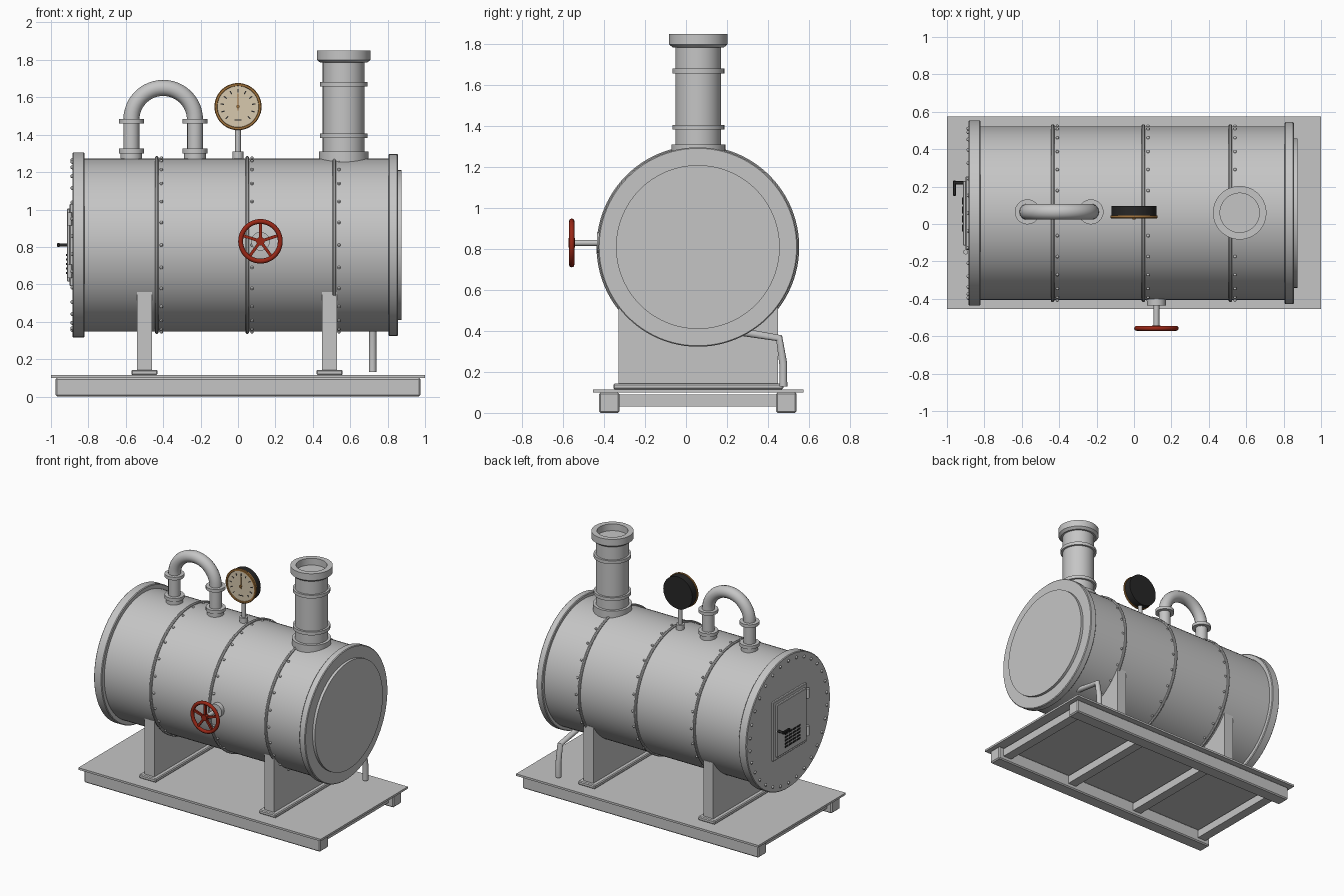
import bpy, bmesh, math
from mathutils import Vector, Matrix

if "Cube" in bpy.data.objects:
    bpy.data.objects.remove(bpy.data.objects["Cube"], do_unlink=True)


def material(name, rgb):
    m = bpy.data.materials.new(name)
    m.use_nodes = True
    m.diffuse_color = (*rgb, 1)
    m.node_tree.nodes["Principled BSDF"].inputs["Base Color"].default_value = (*rgb, 1)
    return m


GREY = material("grey metal", (0.56, 0.56, 0.56))
RED = material("red paint", (0.32, 0.02, 0.008))
BLACK = material("black", (0.02, 0.02, 0.02))
BRASS = material("brass", (0.38, 0.18, 0.045))
CREAM = material("cream dial", (0.68, 0.58, 0.42))

X, Y, Z = Vector((1, 0, 0)), Vector((0, 1, 0)), Vector((0, 0, 1))
CY, CZ, R = 0.058, 0.81, 0.463      # boiler axis and shell radius


def finish(name, bm, mat):
    bmesh.ops.recalc_face_normals(bm, faces=bm.faces)
    me = bpy.data.meshes.new(name)
    bm.to_mesh(me)
    bm.free()
    me.materials.append(mat)
    ob = bpy.data.objects.new(name, me)
    bpy.context.collection.objects.link(ob)
    smooth(ob)
    return ob


def smooth(ob):
    bpy.ops.object.select_all(action='DESELECT')
    ob.select_set(True)
    bpy.context.view_layer.objects.active = ob
    bpy.ops.object.shade_smooth_by_angle(angle=math.radians(35))


def turned(name, mat, axis, origin, profile, segs=32):
    """Revolve (distance along axis, radius) points around an axis."""
    bm = bmesh.new()
    vs = [bm.verts.new((r, 0, h)) for h, r in profile]
    es = [bm.edges.new(p) for p in zip(vs, vs[1:])]
    bmesh.ops.spin(bm, geom=vs + es, cent=(0, 0, 0), axis=Z, angle=math.tau,
                   steps=segs, use_merge=True)
    bmesh.ops.remove_doubles(bm, verts=bm.verts, dist=1e-5)
    rot = axis.to_track_quat('Z', 'Y').to_matrix().to_4x4()
    bm.transform(Matrix.Translation(origin) @ rot)
    return finish(name, bm, mat)


def rod(name, mat, axis, origin, a, b, r, segs=32):
    return turned(name, mat, axis, origin, [(a, 0), (a, r), (b, r), (b, 0)], segs)


def boxes(name, mat, bounds, bevel=0, matrices=None):
    """One mesh of boxes, each given by its low and high corners."""
    bm = bmesh.new()
    for i, (lo, hi) in enumerate(bounds):
        lo, hi = Vector(lo), Vector(hi)
        m = Matrix.Translation((lo + hi) / 2) @ Matrix.Diagonal((*(hi - lo), 1))
        bmesh.ops.create_cube(bm, size=1, matrix=(matrices[i] if matrices else Matrix()) @ m)
    if bevel:
        bmesh.ops.bevel(bm, geom=bm.edges[:], offset=bevel, segments=1, affect='EDGES')
    return finish(name, bm, mat)


def pipe(name, mat, points, radius):
    cu = bpy.data.curves.new(name, 'CURVE')
    cu.dimensions = '3D'
    cu.bevel_depth, cu.bevel_resolution, cu.use_fill_caps = radius, 5, True
    sp = cu.splines.new('POLY')
    sp.points.add(len(points) - 1)
    for p, co in zip(sp.points, points):
        p.co = (*co, 1)
    cu.materials.append(mat)
    ob = bpy.data.objects.new(name, cu)
    bpy.context.collection.objects.link(ob)
    bpy.ops.object.select_all(action='DESELECT')
    ob.select_set(True)
    bpy.context.view_layer.objects.active = ob
    bpy.ops.object.convert(target='MESH')
    smooth(bpy.context.object)


def rivets(name, x, radius, count, size):
    bm = bmesh.new()
    for i in range(count):
        a = math.tau * i / count
        pos = (x, CY + radius * math.sin(a), CZ + radius * math.cos(a))
        bmesh.ops.create_uvsphere(bm, u_segments=8, v_segments=6, radius=size,
                                  matrix=Matrix.Translation(pos))
    finish(name, bm, GREY)


# Base: deck plate, two long beams, four cross beams
boxes("deck_plate", GREY, [((-1, -0.455, 0.1), (1, 0.575, 0.115))])
boxes("long_beams", GREY, [((-0.975, y, 0), (0.975, y + 0.1, 0.1)) for y in (-0.425, 0.44)], 0.008)
boxes("cross_beams", GREY, [((x - 0.035, -0.34, 0.03), (x + 0.035, 0.45, 0.09))
                            for x in (-0.9, -0.3, 0.3, 0.9)])

# Saddle supports
for side, x in (("right", -0.5), ("left", 0.49)):
    boxes(side + "_saddle", GREY, [((x - 0.04, -0.33, 0.13), (x + 0.04, 0.45, 0.56))])
    boxes(side + "_saddle_foot", GREY, [((x - 0.07, -0.355, 0.115), (x + 0.07, 0.475, 0.143))], 0.006)

# Boiler shell, end flanges and end cap
axis_at = Vector((0, CY, CZ))
rod("boiler_shell", GREY, X, axis_at, -0.84, 0.83, R, 96)
turned("door_end_flange", GREY, X, axis_at,
       [(-0.885, 0), (-0.885, 0.49), (-0.88, 0.495), (-0.825, 0.495), (-0.82, 0.49), (-0.82, 0)], 96)
turned("plain_end_flange", GREY, X, axis_at,
       [(0.805, 0), (0.805, 0.482), (0.81, 0.487), (0.85, 0.487), (0.855, 0.482), (0.855, 0)], 96)
rod("end_cap", GREY, X, axis_at, 0.85, 0.875, 0.4, 96)
rivets("door_end_rivets", -0.885, 0.455, 30, 0.011)

# Riveted bands
for i, x in enumerate((-0.435, 0.05, 0.515)):
    turned(f"band_{i + 1}", GREY, X, axis_at,
           [(x - 0.009, R - 0.01), (x - 0.009, R + 0.007), (x - 0.004, R + 0.012),
            (x + 0.004, R + 0.012), (x + 0.009, R + 0.007), (x + 0.009, R - 0.01)], 96)
    rivets(f"band_rivets_{i + 1}", x + 0.025, R + 0.002, 24, 0.009)

# Fire door with hinges, vent slots and handle
boxes("door_frame", GREY, [((-0.9, -0.14, 0.59), (-0.88, 0.255, 1.03))], 0.004)
boxes("door_panel", GREY, [((-0.915, -0.115, 0.615), (-0.89, 0.23, 1.005))], 0.004)
for i, z in enumerate((0.67, 0.95)):
    rod(f"door_hinge_{i + 1}", GREY, Z, Vector((-0.9, -0.15, z)), -0.035, 0.035, 0.013, 12)
boxes("vent_slots", BLACK, [((-0.919, -0.04 + 0.048 * c, 0.655 + 0.024 * r),
                             (-0.913, -0.003 + 0.048 * c, 0.667 + 0.024 * r))
                            for c in range(4) for r in range(5)])
rod("handle_shaft", BLACK, X, Vector((0, 0.22, 0.81)), -0.96, -0.91, 0.009, 12)
boxes("handle_grip", BLACK, [((-0.969, 0.15, 0.8), (-0.951, 0.232, 0.82))], 0.004)

# Arched steam pipe
cx, cy, bend, top = -0.4, 0.065, 0.17, 1.48
arch = [(cx - bend * math.cos(t), cy, top + bend * math.sin(t))
        for t in (math.pi * i / 24 for i in range(25))]
pipe("steam_pipe", GREY, [(cx - bend, cy, 1.25)] + arch + [(cx + bend, cy, 1.25)], 0.043)
for side, x in (("right", cx - bend), ("left", cx + bend)):
    at = Vector((x, cy, 0))
    rod(side + "_pipe_socket", GREY, Z, at, 1.23, 1.305, 0.058)
    rod(side + "_pipe_lower_flange", GREY, Z, at, 1.3, 1.325, 0.067)
    rod(side + "_pipe_upper_flange", GREY, Z, at, 1.46, 1.483, 0.067)

# Chimney, rings and open top collar
at = Vector((0.565, 0.06, 0))
rod("chimney_tube", GREY, Z, at, 1.25, 1.8, 0.112, 48)
rod("chimney_base", GREY, Z, at, 1.24, 1.31, 0.132, 48)
for i, z in enumerate((1.395, 1.67)):
    rod(f"chimney_ring_{i + 1}", GREY, Z, at, z - 0.012, z + 0.012, 0.127, 48)
turned("chimney_collar", GREY, Z, at,
       [(1.785, 0.1), (1.785, 0.125), (1.8, 0.143), (1.85, 0.143), (1.85, 0.105), (1.79, 0.105)], 48)

# Pressure gauge
rod("gauge_stem", GREY, Z, Vector((0, 0.068, 0)), 1.27, 1.45, 0.015, 16)
rod("gauge_stem_nut", GREY, Z, Vector((0, 0.068, 0)), 1.255, 1.31, 0.029, 16)
dial = Vector((0, 0, 1.55))
rod("gauge_body", BLACK, Y, dial, 0.042, 0.097, 0.12, 48)
turned("gauge_rim", BRASS, Y, dial,
       [(0.045, 0.1), (0.045, 0.126), (0.034, 0.126), (0.03, 0.122), (0.03, 0.112), (0.036, 0.11)], 48)
rod("gauge_dial", CREAM, Y, dial, 0.036, 0.043, 0.113, 48)
spins = [Matrix.Translation(dial) @ Matrix.Rotation(math.radians(-135 + 27 * i), 4, 'Y')
         for i in range(11)]
boxes("gauge_ticks", BLACK, [((-0.003, 0.034, 0.075), (0.003, 0.038, 0.094))] * 11, 0, spins)
boxes("gauge_label_bar", BLACK, [((-0.02, 0.034, 1.477), (0.02, 0.038, 1.482))])
boxes("gauge_needle", BRASS, [((-0.003, 0.031, 1.53), (0.003, 0.035, 1.62))])
rod("gauge_needle_hub", BRASS, Y, dial, 0.024, 0.037, 0.009, 16)

# Valve with five-spoked hand wheel
at = Vector((0.12, 0, 0.83))
rod("valve_boss", GREY, Y, at, -0.435, -0.38, 0.05)
rod("valve_stem", GREY, Y, at, -0.56, -0.42, 0.015, 16)
rod("wheel_hub", RED, Y, at, -0.573, -0.543, 0.023, 20)
turned("wheel_rim", RED, Y, at,
       [(-0.558 + 0.013 * math.sin(math.tau * i / 12), 0.106 + 0.013 * math.cos(math.tau * i / 12))
        for i in range(13)], 48)
spins = [Matrix.Translation(at) @ Matrix.Rotation(math.tau * i / 5, 4, 'Y') for i in range(5)]
boxes("wheel_spokes", RED, [((-0.008, -0.565, 0.01), (0.008, -0.551, 0.105))] * 5, 0, spins)

# Drain pipe
pipe("drain_pipe", GREY, [(0.72, 0.24, 0.4), (0.72, 0.455, 0.365), (0.72, 0.475, 0.24),
                          (0.72, 0.475, 0.13)], 0.02)
